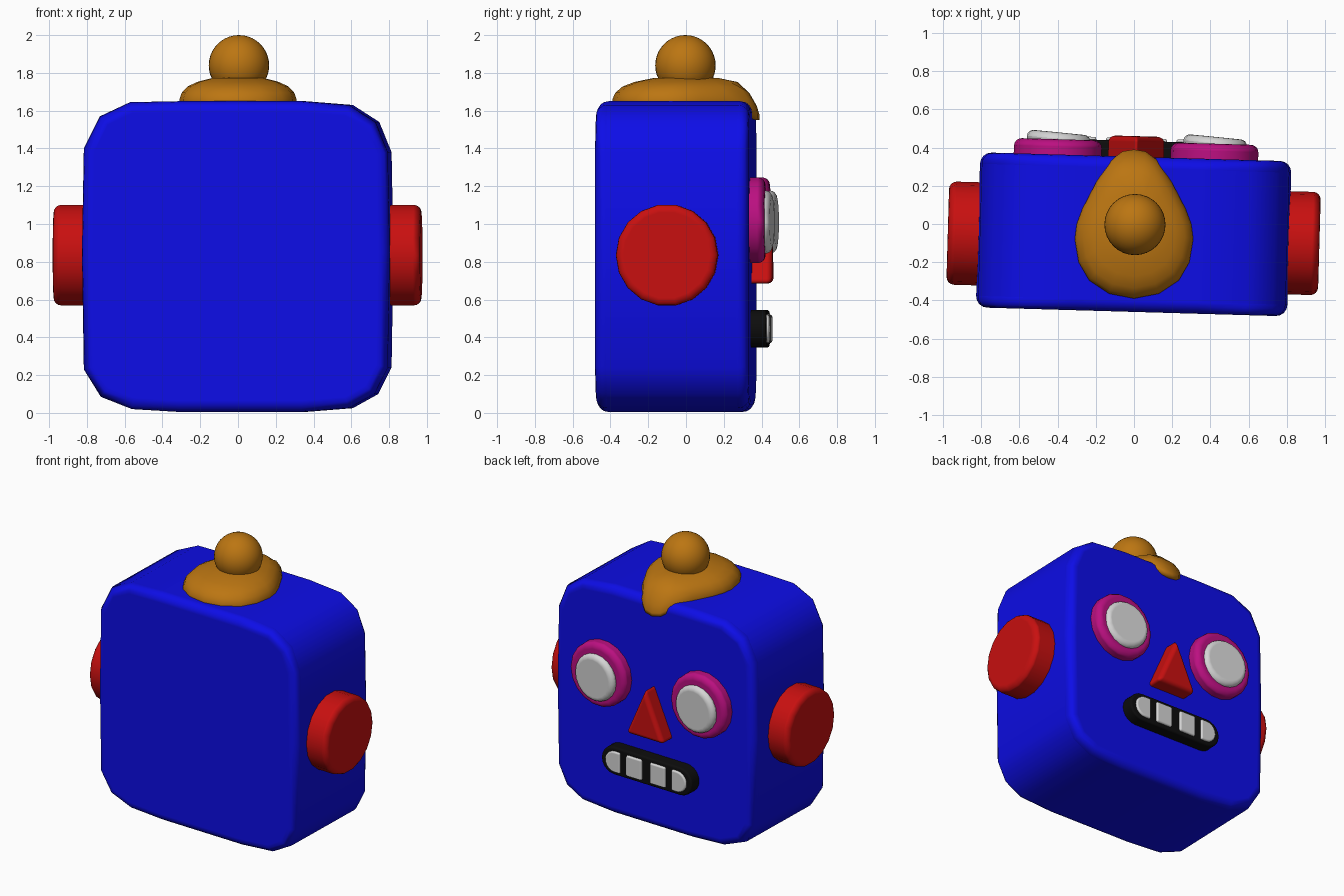
import bpy, bmesh, math
from mathutils import Matrix, Vector

cube = bpy.data.objects.get("Cube")
if cube:
    bpy.data.objects.remove(cube, do_unlink=True)

TURN = Matrix.Rotation(math.radians(-1.65), 4, 'Z')   # slight twist of the whole head


def material(name, rgb):
    m = bpy.data.materials.new(name)
    m.use_nodes = True
    m.diffuse_color = (*rgb, 1)
    m.node_tree.nodes["Principled BSDF"].inputs["Base Color"].default_value = (*rgb, 1)
    return m


BLUE = material("blue", (0.004, 0.004, 0.8))
RED = material("red", (0.58, 0.005, 0.005))
ORANGE = material("orange", (0.5, 0.18, 0.006))
MAGENTA = material("magenta", (0.5, 0.005, 0.22))
WHITE = material("white", (0.66, 0.66, 0.66))
BLACK = material("black", (0.004, 0.004, 0.004))


def finish(name, bm, mat, matrix=TURN, bevel=0, segments=4):
    bmesh.ops.recalc_face_normals(bm, faces=bm.faces)
    for f in bm.faces:
        f.smooth = True
    mesh = bpy.data.meshes.new(name)
    bm.to_mesh(mesh)
    bm.free()
    mesh.materials.append(mat)
    ob = bpy.data.objects.new(name, mesh)
    bpy.context.collection.objects.link(ob)
    ob.matrix_world = matrix
    if bevel:
        b = ob.modifiers.new("rounding", 'BEVEL')
        b.width, b.segments = bevel, segments
        b.limit_method, b.angle_limit = 'ANGLE', math.radians(50)
        b.harden_normals = True
    return ob


def prism(name, outline, y0, y1, mat, bevel, segments=4, matrix=TURN):
    """Extrude an (x, z) outline along y."""
    bm = bmesh.new()
    face = bm.faces.new([bm.verts.new((x, y0, z)) for x, z in outline])
    new = bmesh.ops.extrude_face_region(bm, geom=[face])["geom"]
    bmesh.ops.translate(bm, vec=(0, y1 - y0, 0),
                        verts=[v for v in new if isinstance(v, bmesh.types.BMVert)])
    return finish(name, bm, mat, matrix, bevel, segments)


def circle(r, n, cx=0, cz=0):
    return [(cx + r * math.cos(math.tau * i / n), cz + r * math.sin(math.tau * i / n))
            for i in range(n)]


# Head block with chunky faceted corners
head = [(0.35, 1.65), (0.6, 1.63), (0.74, 1.54), (0.805, 1.38), (0.815, 0.85),
        (0.805, 0.24), (0.735, 0.1), (0.6, 0.025), (0.35, 0.005),
        (-0.3, 0.005), (-0.55, 0.02), (-0.715, 0.085), (-0.805, 0.23),
        (-0.815, 0.85), (-0.805, 1.4), (-0.72, 1.57), (-0.56, 1.645), (-0.3, 1.65)]
prism("head", head, -0.46, 0.352, BLUE, 0.06)

# Ears and eyes, one per side
for side, label in ((1, "left"), (-1, "right")):
    ear = TURN @ Matrix.Translation((side * 0.7, -0.075, 0.835)) \
        @ Matrix.Rotation(-side * math.pi / 2, 4, 'Z')
    prism(label + "_ear", circle(0.27, 18), 0, 0.273, RED, 0.04, matrix=ear)

    centre = TURN @ Matrix.Translation((side * 0.41, 0, 1.02))
    prism(label + "_eye_rim", circle(0.23, 18), 0.3, 0.432, MAGENTA, 0.04, matrix=centre)
    pupil = TURN @ Matrix.Translation((side * 0.41, 0.4, 1.01)) \
        @ Matrix.Rotation(math.radians(-4), 4, 'Z')
    prism(label + "_eyeball", circle(0.167, 20), 0, 0.068, WHITE, 0.035, matrix=pupil)

# Nose
prism("nose", [(-0.155, 0.685), (0.155, 0.685), (0, 1.04)], 0.3, 0.46, RED, 0.03)


# Mouth
def half_round(cx, cz, r, side, n=10):
    return [(cx + side * r * math.sin(math.pi * i / n), cz + side * r * math.cos(math.pi * i / n))
            for i in range(n + 1)]


MZ = 0.445
prism("mouth", half_round(0.27, MZ, 0.1, 1) + half_round(-0.27, MZ, 0.1, -1),
      0.3, 0.435, BLACK, 0.015)
for side, label in ((1, "left"), (-1, "right")):
    a, b = side * 0.033, side * 0.16
    prism(label + "_inner_tooth",
          [(a, MZ - 0.075), (b, MZ - 0.075), (b, MZ + 0.075), (a, MZ + 0.075)],
          0.4, 0.45, WHITE, 0.012, 3)
    inner = side * 0.21
    tooth = half_round(side * 0.255, MZ, 0.075, side)
    prism(label + "_outer_tooth",
          [(inner, MZ + side * 0.075)] + tooth + [(inner, MZ - side * 0.075)],
          0.4, 0.45, WHITE, 0.012, 3)

# Hair tuft: teardrop dome whose tip droops over the forehead
half = [(0, 0.39), (0.06, 0.38), (0.12, 0.335), (0.2, 0.215), (0.27, 0.08), (0.3, 0.0),
        (0.31, -0.08), (0.29, -0.2), (0.235, -0.295), (0.13, -0.365), (0, -0.39)]
drop = half + [(-x, y) for x, y in half[-2:0:-1]]


def droop(y):
    return 0.085 * max(0, (y - 0.27) / 0.12) ** 1.5


bm = bmesh.new()
rings = []
for s, z in ((0.9, 1.6), (1, 1.635), (1, 1.66), (0.96, 1.695), (0.86, 1.728),
             (0.7, 1.752), (0.45, 1.772), (0.2, 1.78)):
    rings.append([bm.verts.new((x * s, y * s, z - droop(y * s))) for x, y in drop])
n = len(drop)
for lo, hi in zip(rings, rings[1:]):
    for i in range(n):
        bm.faces.new((lo[i], lo[(i + 1) % n], hi[(i + 1) % n], hi[i]))
bm.faces.new(rings[0])
bm.faces.new(rings[-1])
finish("hair_tuft", bm, ORANGE, Matrix.Identity(4))

# Ball on top
bm = bmesh.new()
bmesh.ops.create_uvsphere(bm, u_segments=32, v_segments=20, radius=0.16)
finish("top_ball", bm, ORANGE, Matrix.Translation((0.005, -0.003, 1.84)))
